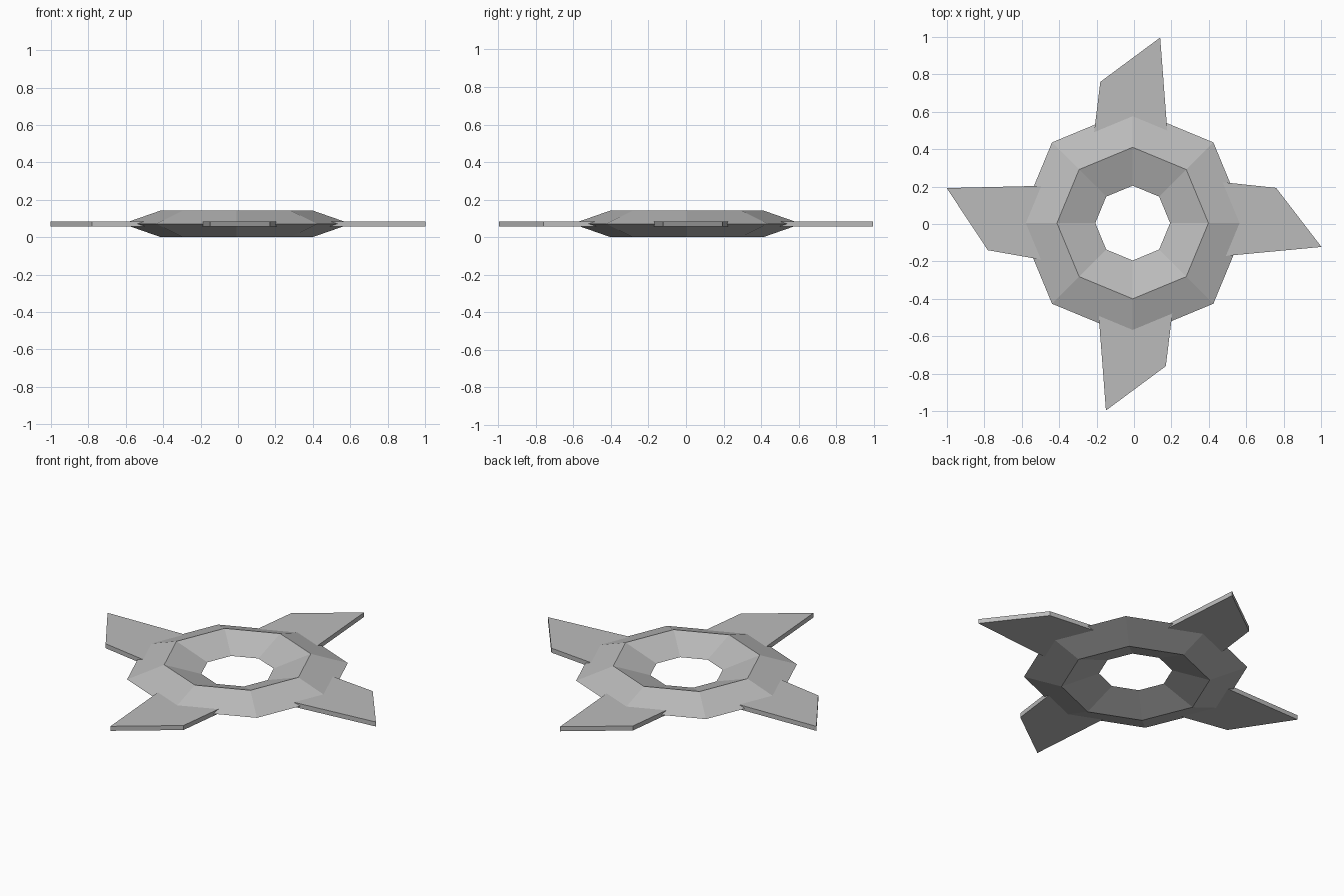
import bpy, bmesh
from math import radians
from mathutils import Matrix, Vector

cube = bpy.data.objects.get("Cube")
if cube:
    bpy.data.objects.remove(cube, do_unlink=True)

# One plain steel colour
steel = bpy.data.materials.new("steel_grey")
steel.use_nodes = True
colour = (0.5, 0.5, 0.5, 1)
steel.diffuse_color = colour
steel.node_tree.nodes["Principled BSDF"].inputs["Base Color"].default_value = colour

MID_Z = 0.0715
BLADE_THICKNESS = 0.027

# Eight-sided ring with a diamond cross-section
bpy.ops.mesh.primitive_torus_add(
    major_segments=8, minor_segments=4,
    major_radius=0.405, minor_radius=0.205,
    location=(-0.007, 0.005, MID_Z))
ring = bpy.context.object
ring.name = "ring"
ring.scale.z = MID_Z / 0.205
ring.data.materials.append(steel)
for poly in ring.data.polygons:
    poly.use_smooth = False

# Slanted blade outline, pointing to +y, rooted inside the ring
OUTLINE = [(-0.222, 0.42), (0.184, 0.42), (0.14, 0.997), (-0.18, 0.76)]


def add_blade(name, angle, shift_x):
    bm = bmesh.new()
    low = MID_Z - BLADE_THICKNESS / 2
    face = bm.faces.new([bm.verts.new((x, y, low)) for x, y in OUTLINE])
    result = bmesh.ops.extrude_face_region(bm, geom=[face])
    top = [v for v in result["geom"] if isinstance(v, bmesh.types.BMVert)]
    bmesh.ops.translate(bm, verts=top, vec=Vector((0, 0, BLADE_THICKNESS)))
    bmesh.ops.recalc_face_normals(bm, faces=bm.faces)
    bm.transform(Matrix.Translation((shift_x, 0, 0))
                 @ Matrix.Rotation(radians(angle), 4, "Z"))
    mesh = bpy.data.meshes.new(name)
    bm.to_mesh(mesh)
    bm.free()
    mesh.materials.append(steel)
    blade = bpy.data.objects.new(name, mesh)
    bpy.context.collection.objects.link(blade)


# Four blades, set by hand a little off square
add_blade("back_blade", 0, 0)
add_blade("left_blade", -89, 0.003)
add_blade("front_blade", 180, -0.01)
add_blade("right_blade", 87, -0.013)
